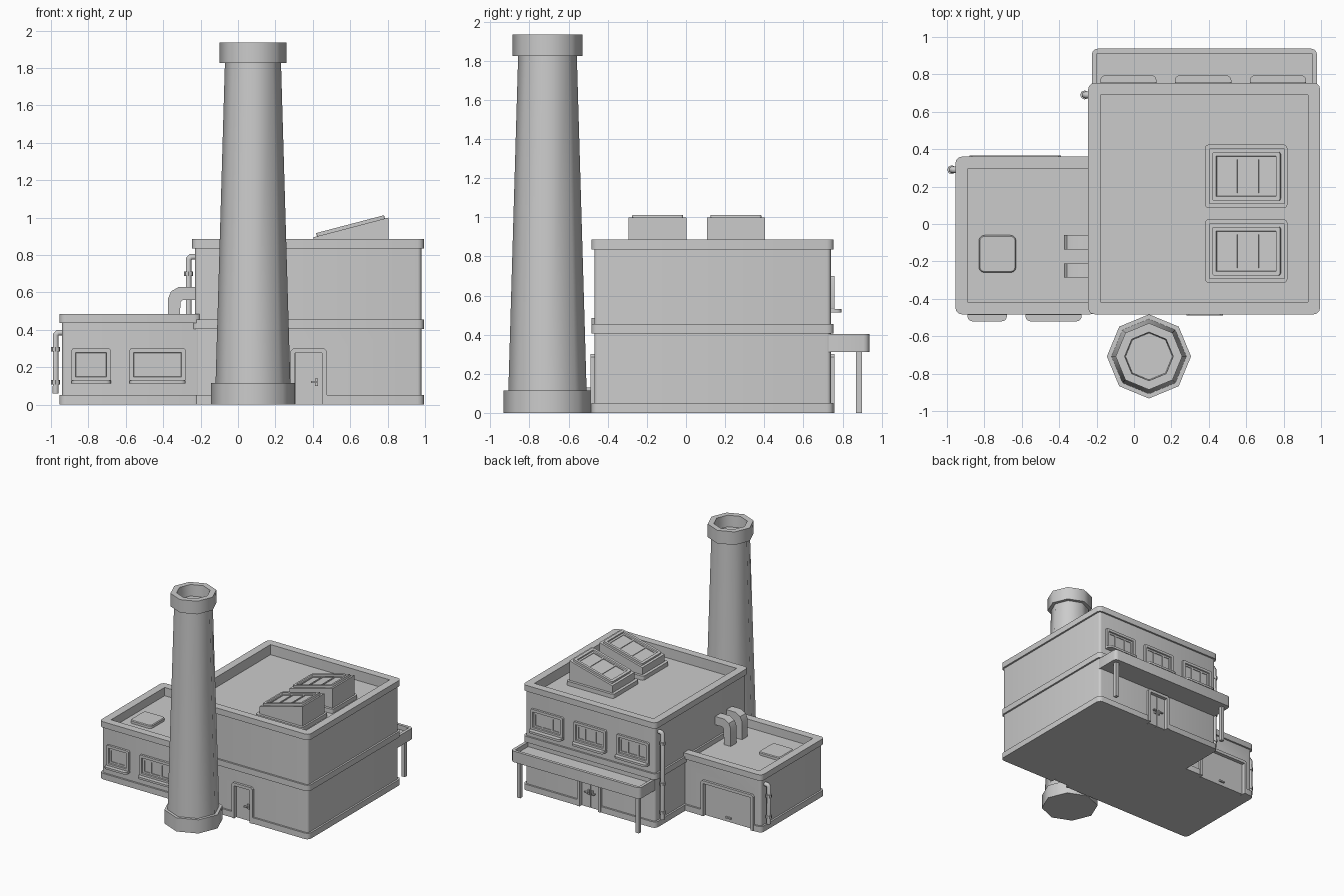
import bpy, bmesh, math
from mathutils import Matrix, Vector

if "Cube" in bpy.data.objects:
    bpy.data.objects.remove(bpy.data.objects["Cube"])

FLAT = Matrix.Identity(4)


def wall(y, s):
    """Plane for a wall at y facing s: u = x, v = z, h = outwards."""
    return Matrix(((1, 0, 0, 0), (0, 0, s, y), (0, 1, 0, 0), (0, 0, 0, 1)))


def skin(name, loops, M=FLAT):
    """Closed mesh through equally sized loops, capped at both ends."""
    bm = bmesh.new()
    rings = [[bm.verts.new(M @ Vector(p)) for p in lp] for lp in loops]
    n = len(rings[0])
    for a, b in zip(rings, rings[1:]):
        for i in range(n):
            j = (i + 1) % n
            bm.faces.new((a[i], a[j], b[j], b[i]))
    bm.faces.new(rings[0][::-1])
    bm.faces.new(rings[-1])
    bmesh.ops.recalc_face_normals(bm, faces=bm.faces)
    me = bpy.data.meshes.new(name)
    bm.to_mesh(me)
    bm.free()
    ob = bpy.data.objects.new(name, me)
    bpy.context.collection.objects.link(ob)
    return ob


def loft(name, rect, profile, r=0.02, M=FLAT, right=1.0):
    """Rounded rectangle swept through (outward offset, height) steps."""
    loops = []
    for off, h in profile:
        u0, v0, u1, v1 = rect[0] - off, rect[1] - off, rect[2] + off * right, rect[3] + off
        rr = max(0.001, r + off)
        corners = [(u1 - rr, v1 - rr), (u0 + rr, v1 - rr), (u0 + rr, v0 + rr), (u1 - rr, v0 + rr)]
        loop = []
        for q, (cu, cv) in enumerate(corners):
            for k in range(4):
                a = math.pi / 2 * (q + k / 3)
                loop.append((cu + rr * math.cos(a), cv + rr * math.sin(a), h))
        loops.append(loop)
    return skin(name, loops, M)


def prism(name, pts, h0, h1, M=FLAT):
    return skin(name, [[(u, v, h) for u, v in pts] for h in (h0, h1)], M)


def box(name, u0, v0, u1, v1, h0, h1, M=FLAT):
    return prism(name, [(u0, v0), (u1, v0), (u1, v1), (u0, v1)], h0, h1, M)


def lathe(name, profile, x, y, n):
    return skin(name, [[(x + r * math.cos(i * math.tau / n), y + r * math.sin(i * math.tau / n), z)
                        for i in range(n)] for r, z in profile])


def window(name, rect, bars, M):
    loft(name + "_frame", rect, [(0, -0.01), (0, 0.018), (-0.022, 0.018), (-0.025, 0.008),
                                 (-0.04, 0.008), (-0.04, 0.002)], 0.012, M)
    a, b = rect[0] + 0.04, rect[2] - 0.04
    for t in bars:
        u = a + (b - a) * t
        box(name + "_mullion", u - 0.007, rect[1] + 0.035, u + 0.007, rect[3] - 0.035, 0, 0.008, M)


def door(name, body, u0, u1, top, leaves, M):
    """Cut an opening, then add a surround and the door leaves."""
    t, c = 0.025, 0.015
    a, b, z = u0 + t, u1 - t, top - t
    cut = box(name + "_cutter", a, -0.02, b, z, -0.03, 0.1, M)
    cut.hide_render = True
    mod = body.modifiers.new(name, 'BOOLEAN')
    mod.operation, mod.solver, mod.object = 'DIFFERENCE', 'EXACT', cut
    prism(name + "_surround", [(u0, 0), (u0, top - c), (u0 + c, top), (u1 - c, top), (u1, top - c), (u1, 0),
                               (b, 0), (b, z), (a, z), (a, 0)], -0.02, 0.02, M)
    w = (b - a) / leaves
    for i in range(leaves):
        box(name + "_leaf", a + i * w + 0.002, 0, a + (i + 1) * w - 0.002, z, -0.05, -0.01, M)


def handle(u, v, d, M):
    box("handle_plate", u - 0.008, v - 0.02, u + 0.008, v + 0.02, -0.012, 0.0, M)
    box("handle_lever", min(u, u + d), v - 0.005, max(u, u + d), v + 0.005, 0.0, 0.016, M)


FRONT, BACK, GARAGE = wall(-0.468, -1), wall(0.74, 1), wall(0.345, 1)
E = 0.015

# main hall: base, middle band, parapet and sunken roof in one profile
main = loft("main_hall", (-0.23, -0.468, 0.98, 0.74),
            [(E, 0), (E, 0.05), (0, 0.05), (0, 0.405), (E, 0.405), (E, 0.455), (0, 0.455),
             (0, 0.835), (E, 0.835), (E, 0.885), (-0.05, 0.885), (-0.05, 0.80)])

# low side wing running into the hall
wing = loft("side_wing", (-0.94, -0.468, -0.2, 0.345),
            [(E, 0), (E, 0.05), (0, 0.05), (0, 0.435), (E, 0.435), (E, 0.485),
             (-0.05, 0.485), (-0.05, 0.415)], right=0.1)
loft("roof_hatch", (-0.83, -0.26, -0.63, -0.06), [(0, 0.40), (0, 0.435), (-0.006, 0.441)], 0.03)

# octagonal chimney with hollow cap
chimney = lathe("chimney", [(0.225, 0), (0.225, 0.115), (0.2, 0.115), (0.15, 1.825), (0.178, 1.825),
                            (0.178, 1.935), (0.13, 1.935), (0.125, 1.84)], 0.08, -0.708, 8)

# doors
door("front_door", main, 0.28, 0.475, 0.30, 1, FRONT)
handle(0.42, 0.12, -0.03, FRONT)
door("double_door", main, 0.265, 0.485, 0.30, 2, BACK)
for s in (-1, 1):
    handle(0.375 + s * 0.018, 0.13, s * 0.03, BACK)
door("garage_door", wing, -0.88, -0.39, 0.30, 1, GARAGE)
box("garage_handle", -0.66, 0.03, -0.61, 0.042, -0.012, 0.003, GARAGE)

# windows with sills
for u0, u1, bars in ((-0.89, -0.68, (0.5,)), (-0.58, -0.28, (0.28, 0.72))):
    window("wing_window", (u0, 0.125, u1, 0.30), bars, FRONT)
    loft("wing_sill", (u0, -0.52, u1, -0.44), [(0, 0.113), (0, 0.13)], 0.025)
for i in range(3):
    u0 = -0.18 + 0.4 * i
    window("hall_window", (u0, 0.525, u0 + 0.30, 0.70), (0.28, 0.72), BACK)
    loft("hall_sill", (u0, 0.71, u0 + 0.30, 0.795), [(0, 0.512), (0, 0.53)], 0.025)

# rear canopy on two posts
loft("canopy", (-0.225, 0.70, 0.978, 0.937), [(0, 0.31), (0, 0.403), (-0.025, 0.403), (-0.025, 0.365)], 0.03)
for x in (-0.175, 0.93):
    box("canopy_post", x - 0.015, 0.87, x + 0.015, 0.90, 0, 0.32)

# sloping skylights
slope = math.atan2(0.105, 0.4)
for y in (0.255, -0.145):
    loft("skylight_plinth", (0.38, y - 0.17, 0.82, y + 0.17), [(0, 0.79), (0, 0.835)])
    prism("skylight_body", [(0.405, 0.80), (0.805, 0.80), (0.805, 1.0), (0.405, 0.895)],
          y - 0.148, y + 0.148, wall(0, 1))
    M = Matrix.Translation((0.405, y, 0.895)) @ Matrix.Rotation(-slope, 4, 'Y')
    window("skylight", (0.018, -0.13, 0.393, 0.13), (0.3, 0.7), M)

# ventilation ducts from wing roof to hall wall
for y in (-0.0975, -0.2475):
    prism("vent_duct", [(-0.375, 0.40), (-0.375, 0.565), (-0.358, 0.605), (-0.315, 0.63), (-0.21, 0.63),
                        (-0.21, 0.56), (-0.295, 0.56), (-0.308, 0.545), (-0.312, 0.40)],
          y - 0.0375, y + 0.0375, wall(0, 1))

# drainpipes with collars
for x, y, top, collars in ((-0.975, 0.29, 0.385, (0.12, 0.295)), (-0.264, 0.69, 0.79, (0.12, 0.36, 0.70))):
    cu = bpy.data.curves.new("drainpipe", 'CURVE')
    cu.dimensions, cu.bevel_depth, cu.bevel_resolution, cu.use_fill_caps = '3D', 0.018, 1, True
    path = [(x + 0.06, y, top), (x + 0.012, y, top), (x, y, top - 0.012), (x, y, 0.06)]
    sp = cu.splines.new('POLY')
    sp.points.add(len(path) - 1)
    for p, co in zip(sp.points, path):
        p.co = (*co, 1)
    bpy.context.collection.objects.link(bpy.data.objects.new("drainpipe", cu))
    for z in collars:
        lathe("pipe_collar", [(0.024, z - 0.012), (0.024, z + 0.012)], x, y, 8)

# smooth rounded corners and the chimney, keep hard edges
for ob in bpy.data.objects:
    if ob.type == 'MESH' and not ob.hide_render:
        bpy.ops.object.select_all(action='DESELECT')
        ob.select_set(True)
        bpy.context.view_layer.objects.active = ob
        bpy.ops.object.shade_smooth_by_angle(angle=math.radians(50 if ob == chimney else 35))
